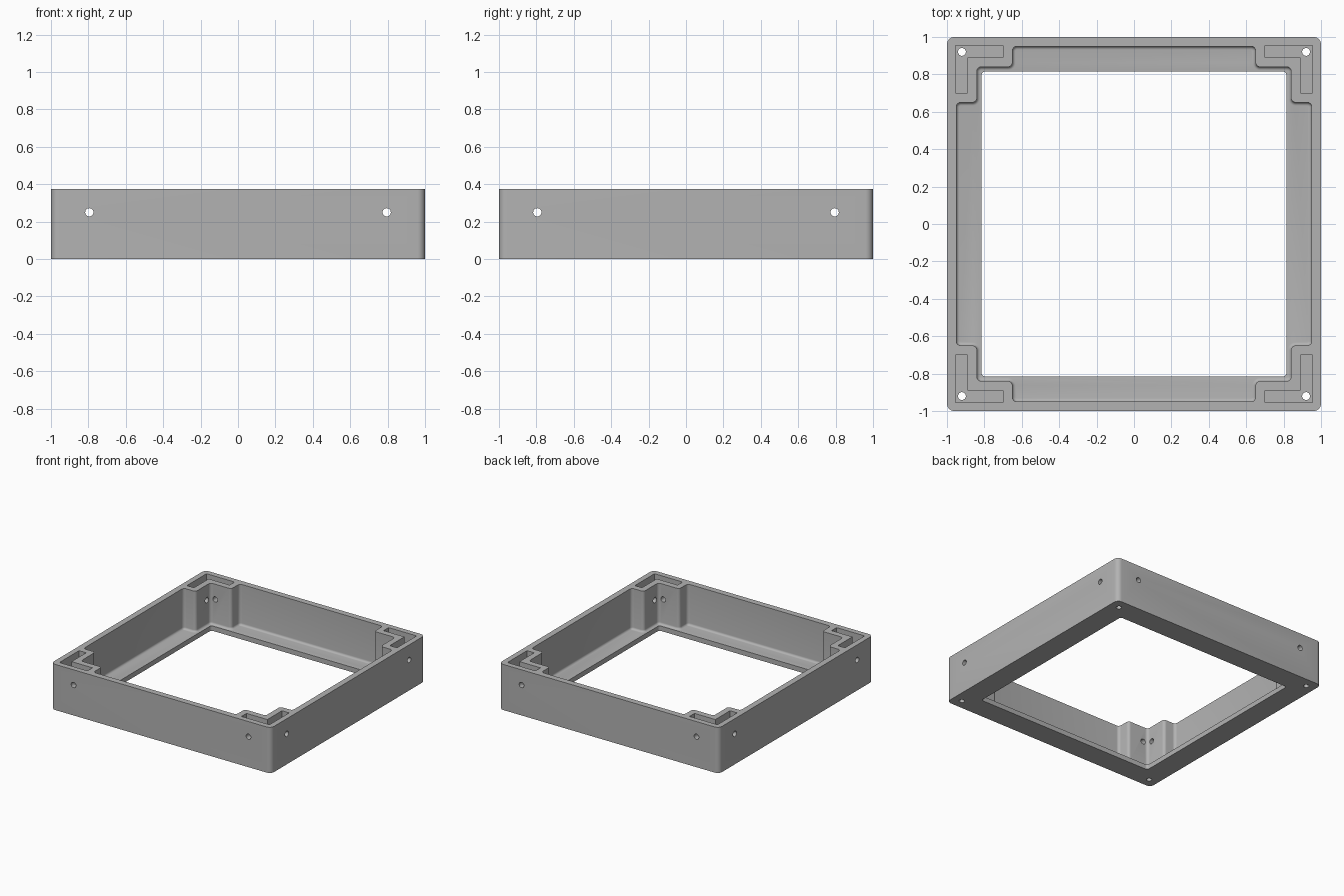
import bpy, bmesh, math
from mathutils import Matrix

old = bpy.data.objects.get("Cube")
if old:
    bpy.data.objects.remove(old, do_unlink=True)

HEIGHT = 0.375
FLOOR = 0.04
HOLE_Z = 0.25
HOLE_POS = 0.795

grey = bpy.data.materials.new("plain grey")
grey.use_nodes = True
colour = (0.45, 0.45, 0.45, 1)
grey.diffuse_color = colour
grey.node_tree.nodes["Principled BSDF"].inputs["Base Color"].default_value = colour


def add_object(name, bm):
    bmesh.ops.recalc_face_normals(bm, faces=bm.faces[:])
    mesh = bpy.data.meshes.new(name)
    bm.to_mesh(mesh)
    bm.free()
    mesh.materials.append(grey)
    obj = bpy.data.objects.new(name, mesh)
    bpy.context.collection.objects.link(obj)
    return obj


def prism(name, outline, z0, z1, radius=0, base_fillet=0):
    """Extruded outline with rounded upright edges and an optional base fillet."""
    bm = bmesh.new()
    face = bm.faces.new([bm.verts.new((x, y, z0)) for x, y in outline])
    top = bmesh.ops.extrude_face_region(bm, geom=[face])["geom"]
    for v in top:
        if isinstance(v, bmesh.types.BMVert):
            v.co.z = z1
    bmesh.ops.recalc_face_normals(bm, faces=bm.faces[:])
    if radius:
        upright = [e for e in bm.edges if abs(e.verts[0].co.z - e.verts[1].co.z) > 0.01]
        bmesh.ops.bevel(bm, geom=upright, offset=radius, segments=6,
                        profile=0.5, affect='EDGES')
    if base_fillet:
        base = [e for e in bm.edges if all(abs(v.co.z - z0) < 1e-4 for v in e.verts)]
        bmesh.ops.bevel(bm, geom=base, offset=base_fillet, segments=5,
                        profile=0.5, affect='EDGES')
    return add_object(name, bm)


def square(r):
    return [(-r, -r), (r, -r), (r, r), (-r, r)]


def drill(name, radius, length, matrix):
    bm = bmesh.new()
    bmesh.ops.create_cone(bm, cap_ends=True, segments=24, radius1=radius,
                          radius2=radius, depth=length, matrix=matrix)
    return add_object(name, bm)


# Solid frame block
frame = prism("frame", square(1), 0, HEIGHT, 0.04)

# Cavity with stepped corners, and the opening through the floor
W, B, S = 0.95, 0.84, 0.65
quarter = [(W, S), (B, S), (B, B), (S, B), (S, W)]
cavity = []
for i in range(4):
    c, s = round(math.cos(i * math.pi / 2)), round(math.sin(i * math.pi / 2))
    cavity += [(c * x - s * y, s * x + c * y) for x, y in quarter]
# the inside corner of each quarter keeps its block solid
cutters = [prism("cavity_cutter", cavity, FLOOR, 0.5, 0.024, 0.018),
           prism("opening_cutter", square(0.815), -0.1, 0.2, 0.02)]

# Angled pockets and upright screw holes in the corners
A, C, E = 0.955, 0.89, 0.70
pocket = [(A, A), (E, A), (E, C), (C, C), (C, E), (A, E)]
for sx in (-1, 1):
    for sy in (-1, 1):
        cutters.append(prism("pocket_cutter", [(sx * x, sy * y) for x, y in pocket],
                             0.125, 0.5))
        cutters.append(drill("screw_cutter", 0.021, 1,
                             Matrix.Translation((sx * 0.92, sy * 0.92, 0))))

# Side holes running through opposite walls
for s in (-1, 1):
    cutters.append(drill("side_cutter", 0.022, 3,
                         Matrix.Translation((s * HOLE_POS, 0, HOLE_Z))
                         @ Matrix.Rotation(math.pi / 2, 4, 'X')))
    cutters.append(drill("side_cutter", 0.022, 3,
                         Matrix.Translation((0, s * HOLE_POS, HOLE_Z))
                         @ Matrix.Rotation(math.pi / 2, 4, 'Y')))

# Cut everything out of the frame
bpy.ops.object.select_all(action='DESELECT')
frame.select_set(True)
bpy.context.view_layer.objects.active = frame
for cutter in cutters:
    cutter.hide_render = True
    mod = frame.modifiers.new("cut", 'BOOLEAN')
    mod.operation = 'DIFFERENCE'
    mod.solver = 'EXACT'
    mod.object = cutter
    bpy.ops.object.modifier_apply(modifier=mod.name)
    bpy.data.objects.remove(cutter, do_unlink=True)

bpy.ops.object.shade_smooth_by_angle(angle=math.radians(30))
